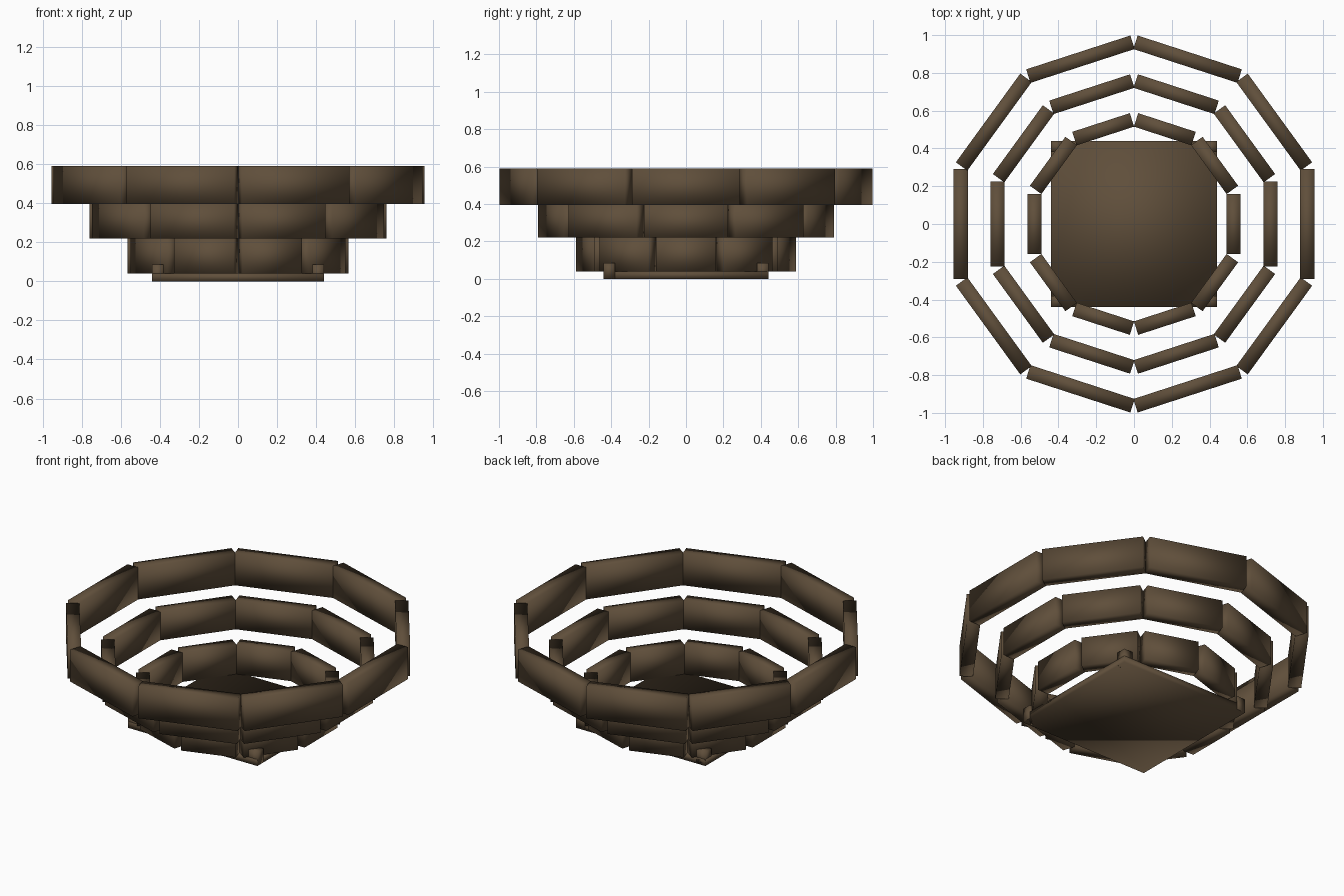
import bpy
import bmesh
from math import pi
from mathutils import Matrix, Vector

cube = bpy.data.objects.get("Cube")
if cube:
    bpy.data.objects.remove(cube, do_unlink=True)

# Single dark wood colour
wood = bpy.data.materials.new("dark_brown_wood")
wood.use_nodes = True
colour = (0.115, 0.077, 0.043, 1)
wood.diffuse_color = colour
wood.node_tree.nodes["Principled BSDF"].inputs["Base Color"].default_value = colour


def box(name, low, high, turn=0):
    """Softly shaded box between two corners, turned about the z axis."""
    low, high = Vector(low), Vector(high)
    bm = bmesh.new()
    bmesh.ops.create_cube(bm, size=1)
    place = (Matrix.Rotation(turn, 4, "Z")
             @ Matrix.Translation((low + high) / 2)
             @ Matrix.Diagonal((*(high - low), 1)))
    bm.transform(place)
    for face in bm.faces:
        face.smooth = True
    mesh = bpy.data.meshes.new(name)
    bm.to_mesh(mesh)
    bm.free()
    mesh.materials.append(wood)
    obj = bpy.data.objects.new(name, mesh)
    bpy.context.collection.objects.link(obj)
    return obj


# Square base plate with a small post on each corner
HALF = 0.44
POST = 0.06
box("base_plate", (-HALF, -HALF, 0), (HALF, HALF, 0.04))
for i in range(4):
    box(f"corner_post_{i + 1}", (HALF - POST, HALF - POST, 0),
        (HALF, HALF, 0.085), i * pi / 2)

# Three stepped rings of ten slabs: outer radius, half length, bottom, top
SLABS = 10
THICK = 0.075
rings = {
    "lower_ring": (0.565, 0.16, 0.04, 0.22),
    "middle_ring": (0.76, 0.225, 0.22, 0.395),
    "upper_ring": (0.955, 0.29, 0.395, 0.59),
}
for name, (radius, half, bottom, top) in rings.items():
    for i in range(SLABS):
        box(f"{name}_slab_{i + 1}", (radius - THICK, -half, bottom),
            (radius, half, top), i * 2 * pi / SLABS)
